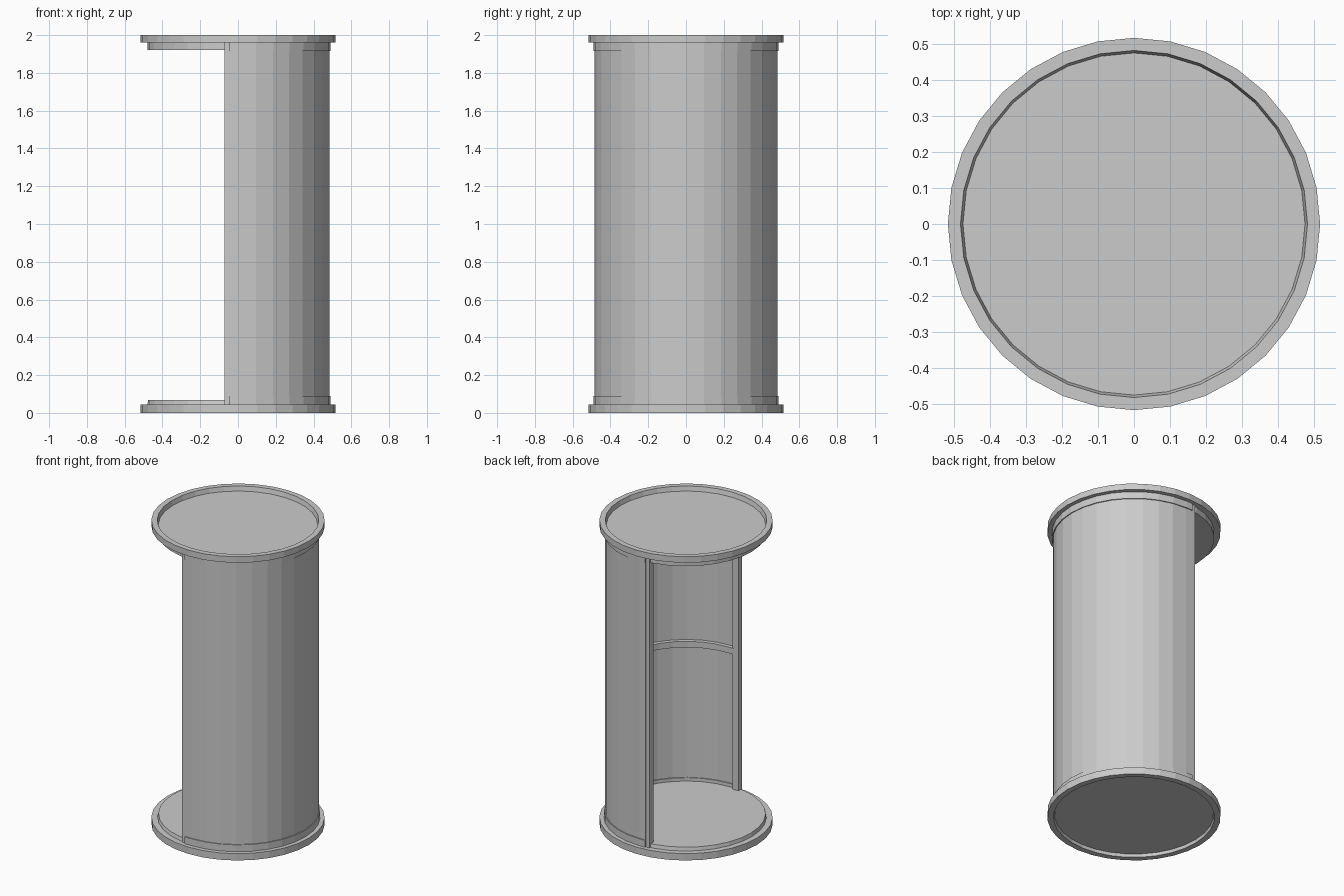
import bpy, bmesh
from math import sin, cos, pi

if "Cube" in bpy.data.objects:
    bpy.data.objects.remove(bpy.data.objects["Cube"])

SIDES = 32
EXT = -0.045   # straight continuation of the half shell past its diameter


def make(name, verts, faces):
    me = bpy.data.meshes.new(name)
    me.from_pydata(verts, [], faces)
    bm = bmesh.new()
    bm.from_mesh(me)
    bmesh.ops.remove_doubles(bm, verts=bm.verts, dist=1e-5)
    bmesh.ops.recalc_face_normals(bm, faces=bm.faces)
    bm.to_mesh(me)
    bm.free()
    ob = bpy.data.objects.new(name, me)
    bpy.context.collection.objects.link(ob)
    return ob


def lathe(name, profile):
    """Full turn of an (r, z) profile; both ends close with a flat polygon."""
    n = len(profile)
    verts = [(r * cos(2 * pi * i / SIDES), r * sin(2 * pi * i / SIDES), z)
             for i in range(SIDES) for r, z in profile]
    faces = [(i * n + j, (i + 1) % SIDES * n + j,
              (i + 1) % SIDES * n + j + 1, i * n + j + 1)
             for i in range(SIDES) for j in range(n - 1)]
    faces += [[i * n for i in range(SIDES)],
              [i * n + n - 1 for i in range(SIDES)]]
    return make(name, verts, faces)


def half_sweep(name, profile):
    """Closed (r, z) section swept round the +x half, with straight ends."""
    n = len(profile)
    half = SIDES // 2
    stations = [(0, -1, EXT)]
    stations += [(sin(pi * i / half), -cos(pi * i / half), 0) for i in range(half + 1)]
    stations += [(0, 1, EXT)]
    verts = [(c * r + off, s * r, z) for c, s, off in stations for r, z in profile]
    faces = [(i * n + j, (i + 1) * n + j,
              (i + 1) * n + (j + 1) % n, i * n + (j + 1) % n)
             for i in range(len(stations) - 1) for j in range(n)]
    last = (len(stations) - 1) * n
    faces += [list(range(n)), list(range(last, last + n))]
    return make(name, verts, faces)


def box(name, lo, hi):
    verts = [(x, y, z) for x in (lo[0], hi[0]) for y in (lo[1], hi[1]) for z in (lo[2], hi[2])]
    faces = [(0, 1, 3, 2), (4, 6, 7, 5), (0, 4, 5, 1), (2, 3, 7, 6), (0, 2, 6, 4), (1, 5, 7, 3)]
    return make(name, verts, faces)


# Base: wide rim, raised floor, shallow recess underneath
lathe("base", [(0.475, 0.02), (0.48, 0), (0.517, 0), (0.517, 0.045),
               (0.48, 0.045), (0.475, 0.068)])

# Cap: ceiling plate, wide rim, shallow recess on top
lathe("cap", [(0.48, 1.92), (0.48, 1.96), (0.517, 1.96), (0.517, 2.0),
              (0.482, 2.0), (0.475, 1.97)])

# Curved wall with thicker bands at bottom and top
half_sweep("curved_wall", [(0.49, 0.04), (0.49, 0.09), (0.484, 0.09), (0.484, 1.915),
                           (0.49, 1.915), (0.49, 1.962), (0.46, 1.962), (0.46, 1.915),
                           (0.466, 1.915), (0.466, 0.09), (0.46, 0.09), (0.46, 0.04)])

# Rib round the inside of the wall at half height
half_sweep("inner_rib", [(0.47, 0.957), (0.47, 0.997), (0.44, 0.997), (0.44, 0.957)])

# Door posts at the two ends of the wall
for name, s in (("front_post", -1), ("back_post", 1)):
    ys = sorted((s * 0.442, s * 0.482))
    box(name, (-0.072, ys[0], 0.04), (-0.03, ys[1], 1.962))
